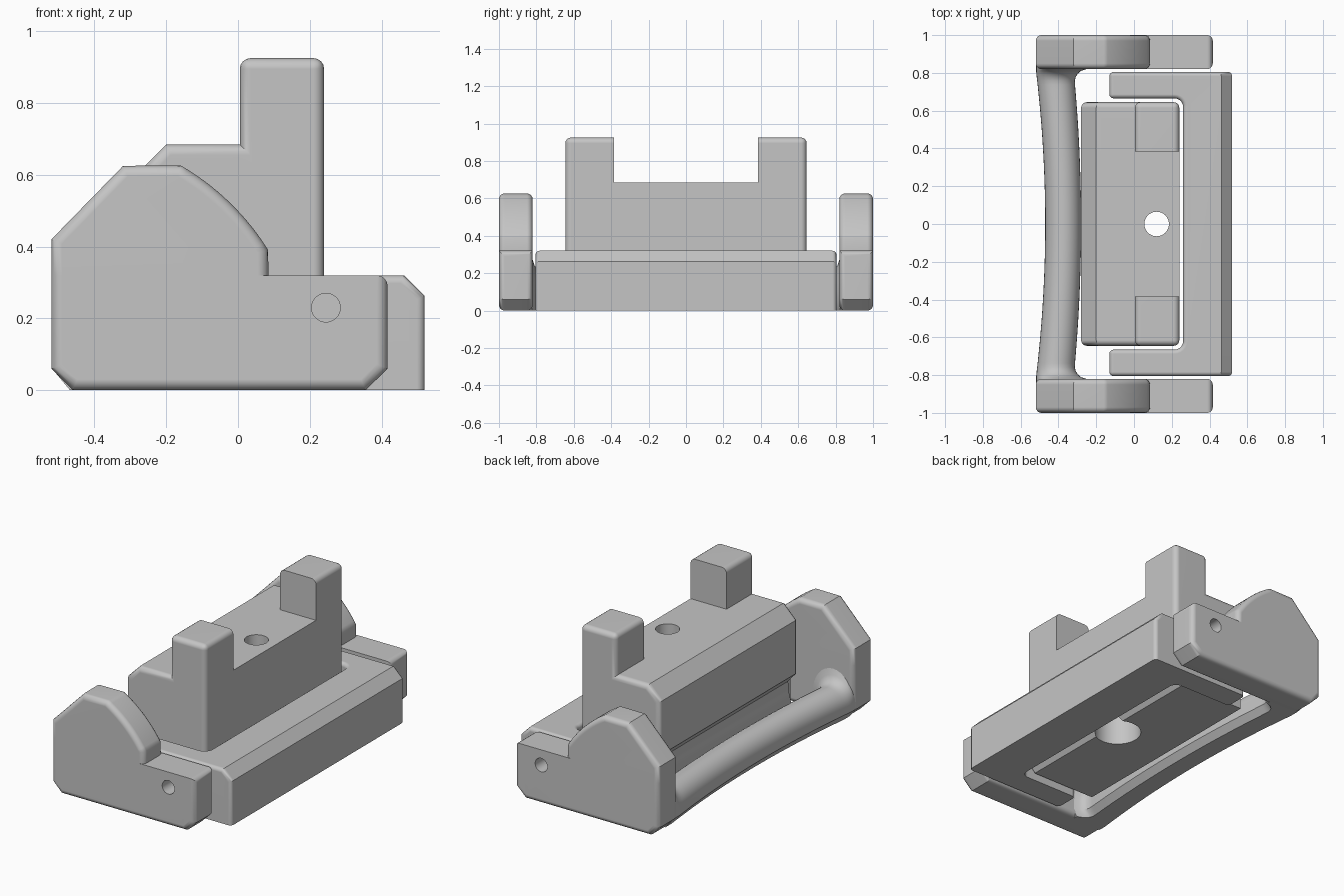
import bpy, bmesh, math
from mathutils import Vector

if "Cube" in bpy.data.objects:
    bpy.data.objects.remove(bpy.data.objects["Cube"])

GREY = (0.56, 0.56, 0.56, 1)
mat = bpy.data.materials.new("plain grey")
mat.use_nodes = True
mat.diffuse_color = GREY
mat.node_tree.nodes["Principled BSDF"].inputs["Base Color"].default_value = GREY


def finish(bm, name):
    """Turn a bmesh into an object."""
    bmesh.ops.recalc_face_normals(bm, faces=bm.faces[:])
    mesh = bpy.data.meshes.new(name)
    bm.to_mesh(mesh)
    bm.free()
    obj = bpy.data.objects.new(name, mesh)
    bpy.context.collection.objects.link(obj)
    mesh.materials.append(mat)
    return obj


def activate(obj):
    bpy.ops.object.select_all(action='DESELECT')
    obj.select_set(True)
    bpy.context.view_layer.objects.active = obj


def smooth(obj):
    """Smooth the rounded edges while keeping large faces flat."""
    activate(obj)
    bpy.ops.object.shade_smooth_by_angle(angle=math.radians(32))
    obj.modifiers.new("flat faces", 'WEIGHTED_NORMAL').keep_sharp = True


def combine(obj, other, operation='DIFFERENCE'):
    mod = obj.modifiers.new("combine", 'BOOLEAN')
    mod.operation, mod.object, mod.solver = operation, other, 'EXACT'
    activate(obj)
    bpy.ops.object.modifier_apply(modifier=mod.name)
    bpy.data.objects.remove(other)


def extrude(points, vector):
    bm = bmesh.new()
    face = bm.faces.new([bm.verts.new(p) for p in points])
    new = bmesh.ops.extrude_face_region(bm, geom=[face])
    verts = [v for v in new["geom"] if isinstance(v, bmesh.types.BMVert)]
    bmesh.ops.translate(bm, verts=verts, vec=vector)
    bmesh.ops.recalc_face_normals(bm, faces=bm.faces[:])
    return bm


def prism(profile, y0, y1):
    """Extrude an xz profile along y."""
    return extrude([(x, y0, z) for x, z in profile], (0, y1 - y0, 0))


def round_edges(bm, rule, width):
    edges = [e for e in bm.edges if rule(e, *[v.co for v in e.verts])]
    bmesh.ops.bevel(bm, geom=edges, offset=width, segments=4, profile=0.5,
                    affect='EDGES', clamp_overlap=False)


def cylinder(name, radius, start, end):
    start, end = Vector(start), Vector(end)
    bm = bmesh.new()
    bmesh.ops.create_cone(bm, cap_ends=True, segments=40, radius1=radius,
                          radius2=radius, depth=(end - start).length)
    turn = (end - start).to_track_quat('Z', 'Y').to_matrix()
    bmesh.ops.rotate(bm, verts=bm.verts[:], matrix=turn)
    bmesh.ops.translate(bm, verts=bm.verts[:], vec=(start + end) / 2)
    return finish(bm, name)


def arc(cx, cy, r, a0, a1, n):
    return [(cx + r * math.cos(math.radians(a0 + (a1 - a0) * i / n)),
             cy + r * math.sin(math.radians(a0 + (a1 - a0) * i / n)))
            for i in range(n + 1)]


# Side plates: a low base with a curved shoulder and a pivot hole
STEP = 0.32
base = [(-0.46, 0), (0.355, 0), (0.417, 0.06), (0.417, STEP), (-0.52, STEP), (-0.52, 0.06)]
shoulder = [(0.085, STEP)] + arc(-0.51, 0.02, 0.7, 32, 60, 14)
shoulder += [(-0.32, 0.625), (-0.52, 0.42), (-0.52, STEP)]


def plate_rim(e, a, b):
    on_step = abs(a.z - STEP) < 0.001 and abs(b.z - STEP) < 0.001
    return abs(a.y - b.y) < 0.001 and not on_step


def base_rim(e, a, b):
    front_corner = min(a.x, b.x) > 0.41 and min(a.z, b.z) > 0.3
    return plate_rim(e, a, b) or (front_corner and abs(a.y - b.y) > 0.1)


for side, label in ((1, "back"), (-1, "front")):
    bm = prism(base, side * 0.82, side)
    round_edges(bm, base_rim, 0.03)
    plate = finish(bm, label + "_side_plate")
    bm = prism(shoulder, side * 0.82, side)
    round_edges(bm, plate_rim, 0.03)
    combine(plate, finish(bm, "shoulder"), 'UNION')
    combine(plate, cylinder("pivot_hole", 0.04, (0.245, side * 0.7, 0.23),
                            (0.245, side * 1.1, 0.23)))
    smooth(plate)

# Bowed grip bar flaring into the plates
bm = bmesh.new()
FLARE, END = 0.075, 0.82
rows = 64
previous = None
for i in range(rows + 1):
    y = -math.cos(math.pi * i / rows) * (END + 0.04)
    bow = min((y / END) ** 2, 1)
    d = max(END - abs(y), 0)
    f = FLARE - math.sqrt(FLARE ** 2 - (FLARE - d) ** 2) if d < FLARE else 0
    x0 = max(-0.47 - 0.05 * bow, -0.518)
    x1 = -0.28 - 0.04 * bow + f
    mid, half, low, rise = (x0 + x1) / 2, (x1 - x0) / 2, 0.1, 0.1 + f * 1.1
    section = [(x0 + 0.05, 0), (x0, 0.06)]
    section += [(mid + half * c, low + rise * s) for c, s in arc(0, 0, 1, 180, 0, 16)]
    section += [(x1, 0.04), (x1 - 0.03, 0)]
    ring = [bm.verts.new((x, y, z)) for x, z in section]
    if previous:
        for k in range(len(ring)):
            j = (k + 1) % len(ring)
            bm.faces.new((previous[k], previous[j], ring[j], ring[k]))
    else:
        bm.faces.new(ring)
    previous = ring
bm.faces.new(previous)
smooth(finish(bm, "grip_bar"))

# U-shaped frame with a chamfered outer edge
half_outline = [(0.52, 0.805), (-0.13, 0.805), (-0.13, 0.665)]
half_outline += arc(0.215, 0.62, 0.045, 90, 0, 6)
outline = half_outline + [(x, -y) for x, y in reversed(half_outline)]
bm = extrude([(x, y, 0) for x, y in outline], (0, 0, STEP))
cutting = bmesh.ops.bisect_plane(bm, geom=bm.verts[:] + bm.edges[:] + bm.faces[:],
                                 plane_co=(0.462, 0, STEP), plane_no=(1, 0, 1),
                                 clear_outer=True)
bmesh.ops.contextual_create(
    bm, geom=[g for g in cutting["geom_cut"] if isinstance(g, bmesh.types.BMEdge)])
bmesh.ops.recalc_face_normals(bm, faces=bm.faces[:])


def frame_rim(e, a, b):
    chamfer_line = abs(a.y - b.y) > 0.5 and min(a.x, b.x) > 0.4
    return (a.z + b.z > 0.01 and not chamfer_line
            and e.calc_face_angle(0) > math.radians(30))


round_edges(bm, frame_rim, 0.022)
smooth(finish(bm, "u_frame"))

# Central block with two posts, grooved along the grip side
block = [(0.18, 0.03), (0.24, 0.11), (0.24, 0.925), (0.005, 0.925), (0.005, 0.685),
         (-0.2, 0.685), (-0.28, 0.605), (-0.28, 0.29), (-0.25, 0.26), (-0.215, 0.22),
         (-0.22, 0.16), (-0.235, 0.1), (-0.235, 0.03)]
bm = prism(block, -0.645, 0.645)


def block_rim(e, a, b):
    rim = abs(a.y - b.y) < 0.001 and min(a.z, b.z) > 0.28 or (
        abs(a.y - b.y) < 0.001 and min(a.x, b.x) > 0.2)
    return rim or min(a.z, b.z) > 0.9


round_edges(bm, block_rim, 0.03)
block_obj = finish(bm, "central_block")
gap = [(-0.1, 0.685), (0.4, 0.685), (0.4, 1.1), (-0.1, 1.1)]
combine(block_obj, finish(prism(gap, -0.385, 0.385), "gap"))
combine(block_obj, cylinder("bolt_hole", 0.065, (0.12, 0, -0.1), (0.12, 0, 0.8)))
combine(block_obj, cylinder("bolt_recess", 0.13, (0.12, 0, -0.1), (0.12, 0, 0.25)))
smooth(block_obj)
